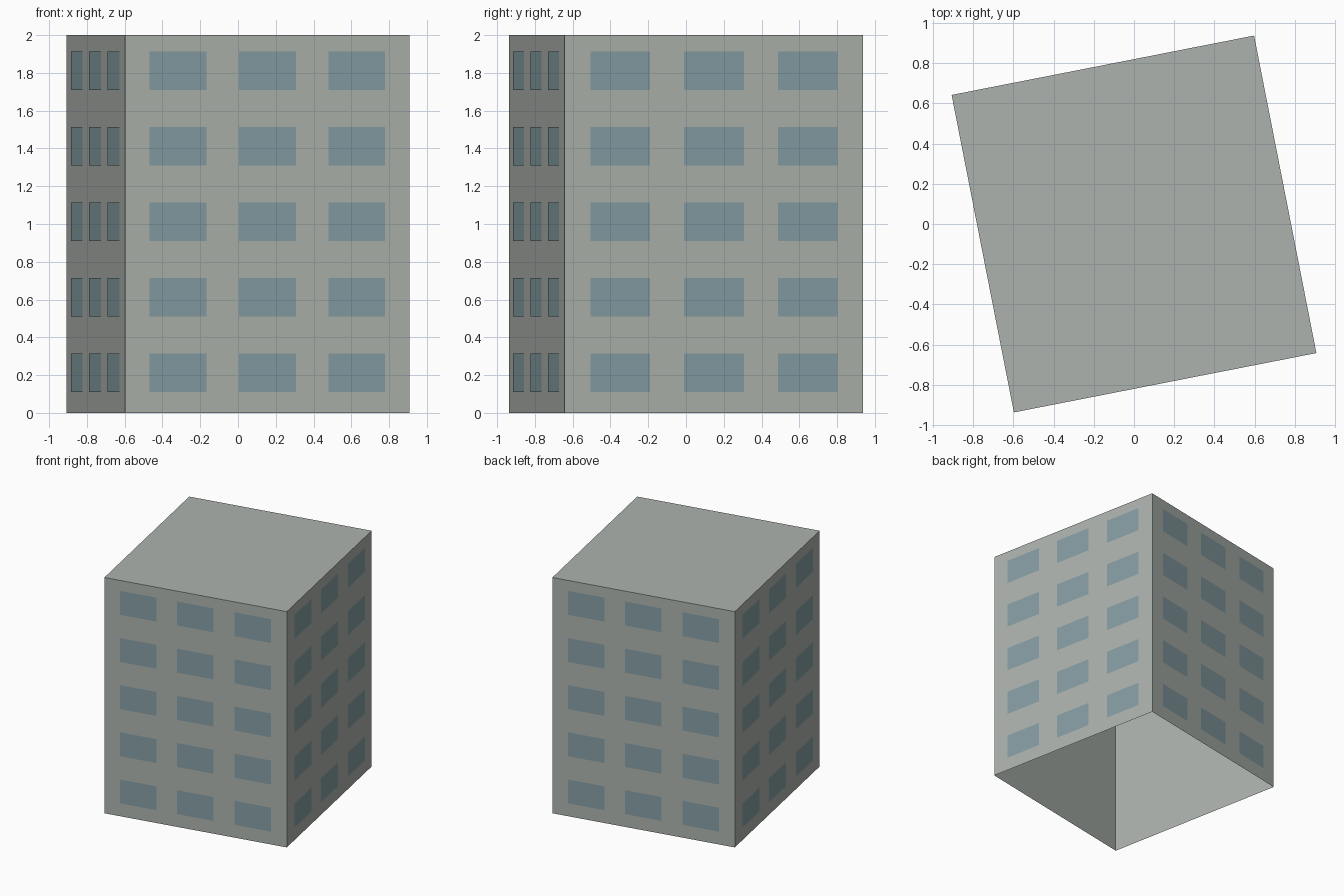
import bpy
import bmesh
from math import radians
from mathutils import Matrix, Vector

if "Cube" in bpy.data.objects:
    bpy.data.objects.remove(bpy.data.objects["Cube"], do_unlink=True)

WIDTH, DEPTH, HEIGHT = 1.534, 1.61, 2.0
TURN = Matrix.Rotation(radians(11.1), 4, "Z")
FLOORS, COLUMNS = 5, 3
FLOOR_STEP = HEIGHT / FLOORS
WINDOW_HEIGHT, WINDOW_SHARE = 0.203, 0.2
GAP = 0.004


def material(name, colour):
    mat = bpy.data.materials.new(name)
    mat.use_nodes = True
    mat.diffuse_color = colour
    mat.node_tree.nodes["Principled BSDF"].inputs["Base Color"].default_value = colour
    return mat


def finish(name, bm, mat):
    bm.transform(TURN)
    mesh = bpy.data.meshes.new(name)
    bm.to_mesh(mesh)
    bm.free()
    mesh.materials.append(mat)
    obj = bpy.data.objects.new(name, mesh)
    bpy.context.collection.objects.link(obj)


concrete = material("grey concrete", (0.42, 0.45, 0.42, 1))
glass = material("blue grey glass", (0.235, 0.34, 0.37, 1))

# Building shell: walls and flat roof, open underneath
bm = bmesh.new()
bmesh.ops.create_cube(bm, size=1)
bmesh.ops.scale(bm, vec=(WIDTH, DEPTH, HEIGHT), verts=bm.verts)
bmesh.ops.translate(bm, vec=(0, 0, HEIGHT / 2), verts=bm.verts)
floor = [f for f in bm.faces if f.normal.z < -0.5]
bmesh.ops.delete(bm, geom=floor, context="FACES_ONLY")
finish("building_shell", bm, concrete)

# Window panes: a grid of flat panes just outside each wall
walls = [("front", 0, WIDTH, DEPTH), ("left", 90, DEPTH, WIDTH),
         ("back", 180, WIDTH, DEPTH), ("right", 270, DEPTH, WIDTH)]
for side, angle, length, across in walls:
    bm = bmesh.new()
    spin = Matrix.Rotation(radians(angle), 4, "Z")
    half = length * WINDOW_SHARE / 2
    for column in range(COLUMNS):
        x = (column - 1) * length * 0.314
        for storey in range(FLOORS):
            z = (storey + 0.5) * FLOOR_STEP + 0.012
            y = -across / 2 - GAP
            corners = [(-1, -1), (1, -1), (1, 1), (-1, 1)]
            bm.faces.new([bm.verts.new(spin @ Vector(
                (x + sx * half, y, z + sz * WINDOW_HEIGHT / 2)))
                for sx, sz in corners])
    finish(side + "_windows", bm, glass)
